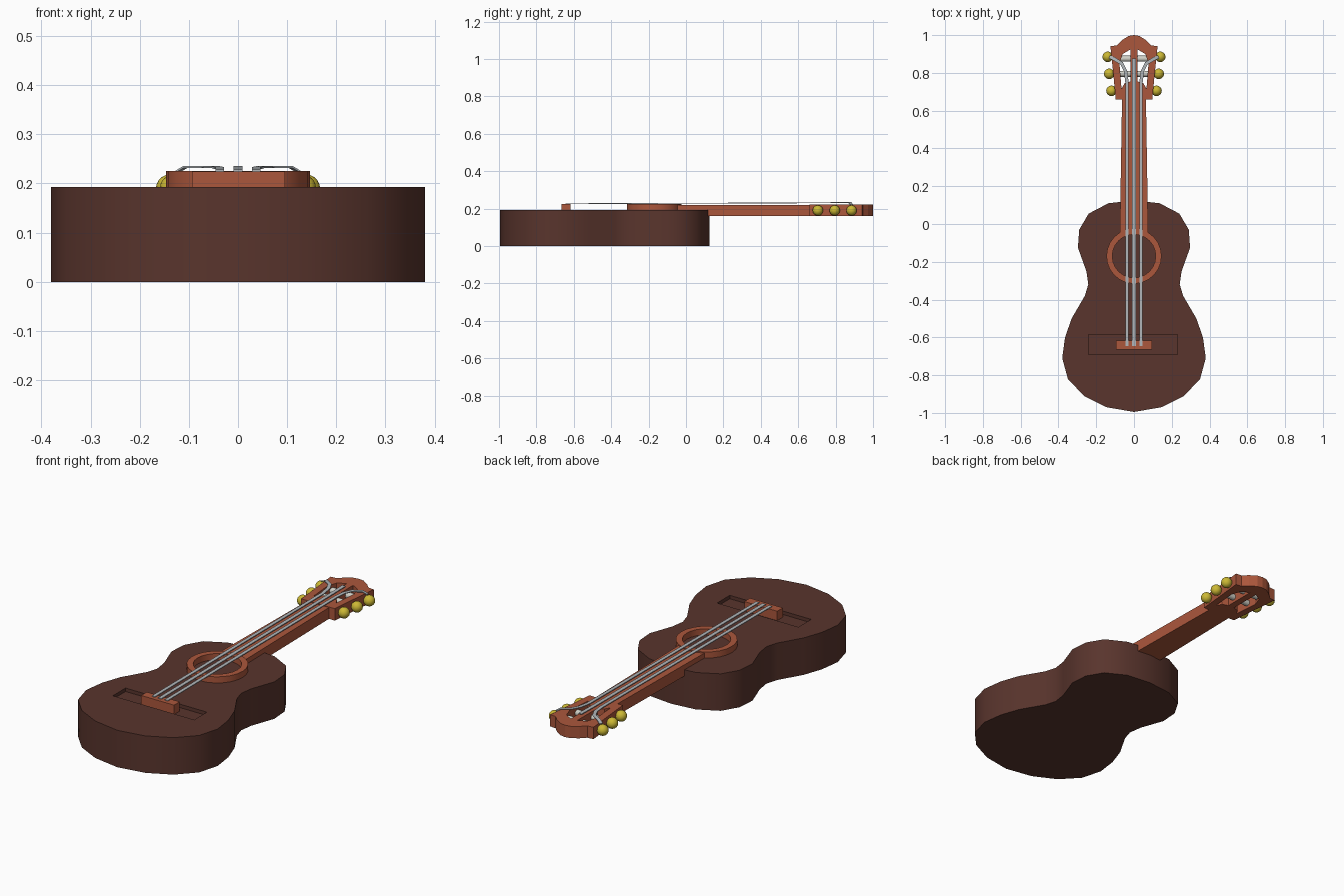
import bpy, bmesh, math
from mathutils import Vector

if "Cube" in bpy.data.objects:
    bpy.data.objects.remove(bpy.data.objects["Cube"])


def material(name, rgb):
    m = bpy.data.materials.new(name)
    m.diffuse_color = (*rgb, 1)
    m.use_nodes = True
    m.node_tree.nodes["Principled BSDF"].inputs["Base Color"].default_value = m.diffuse_color
    return m


DARK = material("dark brown wood", (0.1, 0.035, 0.026))
RED = material("red brown wood", (0.41, 0.095, 0.045))
GOLD = material("yellow brass", (0.6, 0.48, 0.035))
STEEL = material("string grey", (0.44, 0.47, 0.49))
CREAM = material("pale roller", (0.62, 0.62, 0.56))


def finish(name, bm, mat, smooth=None):
    bmesh.ops.recalc_face_normals(bm, faces=bm.faces[:])
    me = bpy.data.meshes.new(name)
    bm.to_mesh(me)
    bm.free()
    ob = bpy.data.objects.new(name, me)
    bpy.context.collection.objects.link(ob)
    me.materials.append(mat)
    if smooth:
        activate(ob)
        bpy.ops.object.shade_smooth_by_angle(angle=math.radians(smooth))
    return ob


def activate(ob):
    bpy.ops.object.select_all(action='DESELECT')
    ob.select_set(True)
    bpy.context.view_layer.objects.active = ob


def prism(name, pts, z0, z1, mat, smooth=None):
    bm = bmesh.new()
    face = bm.faces.new([bm.verts.new((x, y, z0)) for x, y in pts])
    ext = bmesh.ops.extrude_face_region(bm, geom=[face])
    bmesh.ops.translate(bm, vec=(0, 0, z1 - z0),
                        verts=[v for v in ext['geom'] if isinstance(v, bmesh.types.BMVert)])
    return finish(name, bm, mat, smooth)


def mirrored(half):
    # right-hand profile, closed by its mirror image
    return half + [(-x, y) for x, y in reversed(half) if x > 0]


def rect(x0, x1, y0, y1):
    return [(x0, y0), (x1, y0), (x1, y1), (x0, y1)]


def cut(ob, cutter):
    cutter.hide_render = True
    mod = ob.modifiers.new("cut", 'BOOLEAN')
    mod.object = cutter
    mod.operation = 'DIFFERENCE'
    mod.solver = 'EXACT'
    activate(ob)
    bpy.ops.object.modifier_apply(modifier=mod.name)
    bpy.data.objects.remove(cutter)


# Body with a shallow recess under the bridge
body = prism("body", mirrored([
    (0, -0.995), (0.145, -0.97), (0.265, -0.91), (0.35, -0.82), (0.38, -0.71),
    (0.365, -0.6), (0.33, -0.5), (0.26, -0.38), (0.242, -0.32), (0.252, -0.25), (0.297, -0.125),
    (0.29, -0.03), (0.24, 0.055), (0.135, 0.11), (0, 0.125)]), 0, 0.193, DARK)
cut(body, prism("recess_cutter", rect(-0.24, 0.23, -0.69, -0.585), 0.175, 0.25, DARK))
activate(body)
bpy.ops.object.shade_smooth_by_angle(angle=math.radians(40))

# Bridge
prism("bridge", rect(-0.094, 0.096, -0.665, -0.618), 0.17, 0.224, RED)

# Sound hole ring
bm = bmesh.new()
N = 24
rows = []
for i in range(N):
    a = 2 * math.pi * i / N
    rows.append([bm.verts.new((r * math.cos(a), -0.17 + r * math.sin(a), z))
                 for r, z in ((0.146, 0.185), (0.146, 0.225), (0.115, 0.225), (0.115, 0.185))])
for i in range(N):
    p, q = rows[i], rows[(i + 1) % N]
    for j in range(4):
        k = (j + 1) % 4
        bm.faces.new((p[j], q[j], q[k], p[k]))
finish("sound_hole_ring", bm, RED, 30)

# Neck
prism("neck", [(-0.075, -0.055), (0.075, -0.055), (0.063, 0.68), (-0.063, 0.68)],
      0.16, 0.219, RED)

# Headstock with two slots and a bar between them
head = prism("headstock", mirrored([
    (0, 0.66), (0.097, 0.66), (0.108, 0.78), (0.125, 0.942), (0.092, 0.945),
    (0.065, 0.972), (0.03, 0.995), (0, 1.0)]), 0.16, 0.222, RED)
slot = [(0.018, 0.755), (0.05, 0.745), (0.066, 0.715), (0.077, 0.85), (0.06, 0.9), (0.018, 0.925)]
for s in (1, -1):
    cut(head, prism("slot_cutter", [(s * x, y) for x, y in slot], 0.1, 0.3, RED))

# Tuning pegs and the rollers they turn
for i, (y, x) in enumerate(((0.705, 0.119), (0.795, 0.131), (0.885, 0.139))):
    for side, s in (("right", 1), ("left", -1)):
        bm = bmesh.new()
        bmesh.ops.create_uvsphere(bm, u_segments=16, v_segments=10, radius=0.028)
        bmesh.ops.translate(bm, vec=(s * x, y, 0.19), verts=bm.verts[:])
        finish(f"tuning_peg_{side}_{i + 1}", bm, GOLD, 60)
    bm = bmesh.new()
    bmesh.ops.create_cone(bm, cap_ends=True, segments=12, radius1=0.016, radius2=0.016, depth=0.18)
    for v in bm.verts:
        v.co = Vector((v.co.z, v.co.x + y - 0.01 * (i == 2), v.co.y + 0.19))
    finish(f"roller_{i + 1}", bm, CREAM, 40)


# Strings: thin flat strips, the outer two bending out to the top pegs
def strip(name, path, width):
    bm = bmesh.new()
    pts = [Vector(p) for p in path]
    rows = []
    for i, p in enumerate(pts):
        d = pts[min(i + 1, len(pts) - 1)] - pts[max(i - 1, 0)]
        n = Vector((d.y, -d.x, 0)).normalized() * width / 2
        t = Vector((0, 0, 0.004))
        rows.append([bm.verts.new(c) for c in (p - n, p + n, p + n - t, p - n - t)])
    for p, q in zip(rows, rows[1:]):
        for j in range(4):
            k = (j + 1) % 4
            bm.faces.new((p[j], p[k], q[k], q[j]))
    bm.faces.new(rows[0])
    bm.faces.new(rows[-1])
    finish(name, bm, STEEL, 30)


strip("string_middle", [(0, -0.645, 0.228), (0, 0.75, 0.233), (0, 0.875, 0.235)], 0.019)
for side, s in (("right", 1), ("left", -1)):
    strip("string_" + side, [
        (s * 0.037, -0.645, 0.228), (s * 0.037, 0.75, 0.233), (s * 0.045, 0.81, 0.235),
        (s * 0.065, 0.85, 0.236), (s * 0.108, 0.876, 0.235), (s * 0.13, 0.885, 0.222)], 0.018)
